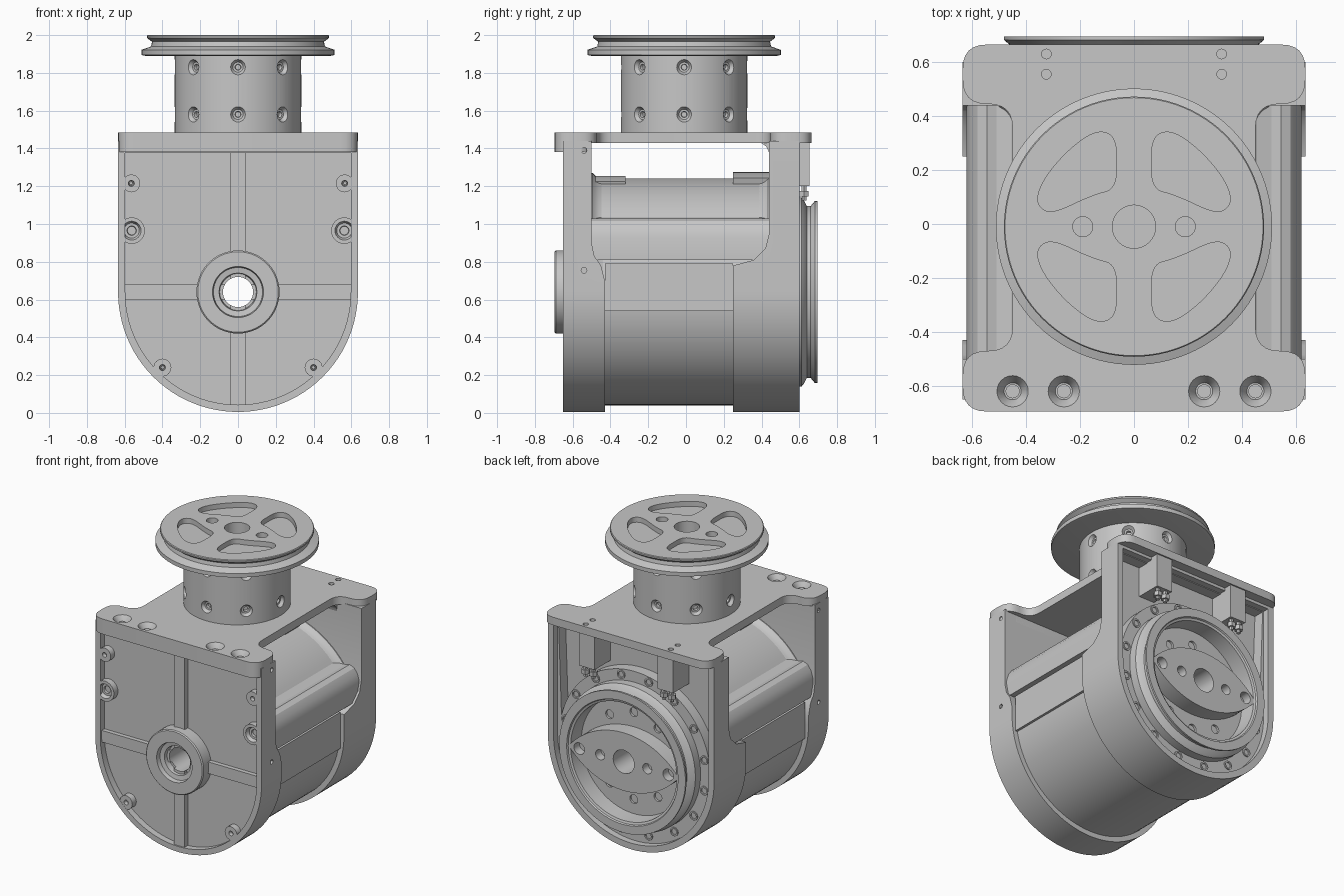
import bpy, bmesh
from math import sin, cos, pi, radians
from mathutils import Vector

if "Cube" in bpy.data.objects:
    bpy.data.objects.remove(bpy.data.objects["Cube"])

grey = bpy.data.materials.new("machined_grey")
grey.use_nodes = True
grey.diffuse_color = (0.57, 0.57, 0.57, 1)
grey.node_tree.nodes["Principled BSDF"].inputs["Base Color"].default_value = (0.57, 0.57, 0.57, 1)
parts = []
AX = 0.64            # height of the horizontal axis
NECK = (0, -0.01)    # centre of the upright axis


def finish(name, bm, cutter=False):
    bmesh.ops.recalc_face_normals(bm, faces=bm.faces)
    me = bpy.data.meshes.new(name)
    bm.to_mesh(me)
    bm.free()
    ob = bpy.data.objects.new(name, me)
    bpy.context.collection.objects.link(ob)
    me.materials.append(grey)
    if not cutter:
        parts.append(ob)
    return ob


def prism(name, pts, a, b, axis="z", cutter=False):
    """Extrude a 2D outline from a to b along one axis."""
    place = {"x": lambda u, v, w: (w, u, v),
             "y": lambda u, v, w: (u, w, v),
             "z": lambda u, v, w: (u, v, w)}[axis]
    bm = bmesh.new()
    low = [bm.verts.new(place(u, v, a)) for u, v in pts]
    top = [bm.verts.new(place(u, v, b)) for u, v in pts]
    bm.faces.new(low)
    bm.faces.new(top)
    for i in range(len(pts)):
        j = (i + 1) % len(pts)
        bm.faces.new((low[i], low[j], top[j], top[i]))
    return finish(name, bm, cutter)


def lathe(name, profile, at=(0, 0, 0), direction=(0, 0, 1), n=32, cutter=False):
    """Revolve (radius, height) points about an axis through a point."""
    q = Vector(direction).to_track_quat("Z", "Y")
    bm = bmesh.new()
    rings = []
    for r, h in profile:
        rings.append([bm.verts.new(Vector(at) + q @ Vector((r * cos(2 * pi * i / n), r * sin(2 * pi * i / n), h)))
                      for i in range(n)])
    for lo, hi in zip(rings, rings[1:]):
        for i in range(n):
            j = (i + 1) % n
            bm.faces.new((lo[i], lo[j], hi[j], hi[i]))
    bm.faces.new(rings[0])
    bm.faces.new(rings[-1])
    return finish(name, bm, cutter)


def rod(r, a, b, at, direction, n=24):
    return lathe("cutter", [(r, a), (r, b)], at, direction, n, True)


def cut(objs, cutters):
    """Join disjoint cutters and subtract them from each object."""
    for ob in bpy.context.selected_objects:
        ob.select_set(False)
    for c in cutters:
        c.select_set(True)
    tool = bpy.context.view_layer.objects.active = cutters[0]
    if len(cutters) > 1:
        bpy.ops.object.join()
    tool.hide_render = True
    for ob in objs:
        mod = ob.modifiers.new("cut", "BOOLEAN")
        mod.object, mod.operation, mod.solver = tool, "DIFFERENCE", "EXACT"
        bpy.context.view_layer.objects.active = ob
        bpy.ops.object.modifier_apply(modifier=mod.name)
    bpy.data.objects.remove(tool)


def rounded(pts, r, steps=6):
    """Round every corner of an outline."""
    out = []
    for i, p in enumerate(pts):
        p, a, b = Vector(p), Vector(pts[i - 1]), Vector(pts[(i + 1) % len(pts)])
        s = p + (a - p).normalized() * min(r, (a - p).length * 0.49)
        e = p + (b - p).normalized() * min(r, (b - p).length * 0.49)
        for t in (k / steps for k in range(steps + 1)):
            out.append(tuple(s * (1 - t) ** 2 + p * (2 * t * (1 - t)) + e * t ** 2))
    return out


def arc(r, a0, a1, n=24, cx=0, cy=AX):
    return [(cx + r * cos(radians(a0 + (a1 - a0) * i / n)), cy + r * sin(radians(a0 + (a1 - a0) * i / n)))
            for i in range(n + 1)]


def u_shape(w, top):
    return [(w, top), (-w, top)] + arc(w, 180, 360, 48)


def box(x0, x1, z0, z1):
    return [(x0, z0), (x1, z0), (x1, z1), (x0, z1)]


# Front and rear arms from one U-shaped block
arms = prism("bracket_arms", u_shape(0.635, 1.44), -0.65, 0.6, "y")
gap = [(-0.43, -0.1), (-0.43, 0.7), (-0.45, 0.78), (-0.485, 0.83), (-0.5, 0.9), (-0.5, 1.6), (0.44, 1.6),
       (0.44, 0.95), (0.42, 0.87), (0.36, 0.81), (0.25, 0.78), (0.25, -0.1)]
cut([arms], [prism("cutter", gap, -1, 1, "x", True)])
cut([arms], [prism("cutter", u_shape(0.597, 1.375), -0.8, -0.605, "y", True)])
# Rear face: shallow screw channel all round, deep pocket above the housing
cut([arms], [prism("cutter", u_shape(0.592, 1.41), 0.555, 0.8, "y", True)])
back_pocket = arc(0.575, 12, 168, 40) + [(-0.585, 1.405), (0.585, 1.405)]
cut([arms], [prism("cutter", back_pocket, 0.48, 0.8, "y", True)])
side_holes = [(-0.54, 1.39), (-0.54, 0.755), (0.575, 1.43)]
cut([arms], [rod(0.015, 0.615, 0.7, (0, y, z), (s, 0, 0), 12) for s in (1, -1) for y, z in side_holes[:2]])
corner = [(0.445, 1.435), (0.37, 1.435), (0.4, 1.428), (0.425, 1.41), (0.437, 1.385), (0.445, 1.35)]
prism("rear_corner_fillet", corner, -0.45, 0.45, "x")

# Waisted top plate with front lip
half = [(0.635, -0.695), (0.635, -0.47), (0.45, -0.47), (0.45, 0.445), (0.635, 0.445), (0.635, 0.665)]
outline = rounded(half + [(-x, y) for x, y in reversed(half)], 0.09)
plate = prism("top_plate", outline, 1.43, 1.485)
lip = prism("front_lip", rounded([(-0.635, -0.695), (0.635, -0.695), (0.635, -0.5), (-0.635, -0.5)], 0.09), 1.38, 1.431)
wells = [(s * x, -0.62) for s in (1, -1) for x in (0.26, 0.45)]
cut([plate], [lathe("cutter", [(0.03, -0.047), (0.036, -0.03), (0.06, 0.006)], (x, y, 1.482), n=24, cutter=True)
              for x, y in wells])
cut([plate], [rod(0.018, 1.46, 1.6, (s * 0.325, y, 0), (0, 0, 1), 16) for s in (1, -1) for y in (0.555, 0.63)])
for x, y in wells:
    lathe("plate_screw", [(0.026, 1.425), (0.026, 1.455)], (x, y, 0), n=20)

# Motor body, upper cover with side rails, flat side pads
body = lathe("motor_body", [(0.6, -0.45), (0.6, 0.46)], (0, 0, AX), (0, 1, 0), 96)
rail = [(0.57, 0.81), (0.62, 0.81), (0.62, 0.93), (0.605, 0.98), (0.58, 1.015), (0.545, 1.03), (0.51, 1.02)]
cover = rail + arc(0.602, 41, 139, 32) + [(-x, z) for x, z in reversed(rail)]
prism("upper_cover", cover, -0.51, 0.45, "y")
for s in (1, -1):
    prism("side_pad", [(s * x, z) for x, z in box(0.55, 0.608, 0.54, 0.79)], -0.43, 0.25, "y")
for name, r, a, b in (("front_collar", 0.615, -0.51, -0.32), ("rear_collar", 0.635, 0.25, 0.45)):
    prism(name, arc(r, 72, 108) + arc(0.55, 108, 72), a, b, "y")
fillets = [lathe(name, [(0.632, -0.01), (0.63, 0.005), (0.615, 0.02), (0.605, 0.04), (0.598, 0.07)],
                 (0, y, AX), (0, d, 0), 96)
           for name, y, d in (("front_fillet", -0.5, 1), ("rear_fillet", 0.44, -1))]

# Front cross ribs and bearing boss
ribs = [prism("vertical_rib", box(-0.04, 0.04, 0.03, 1.38), -0.64, -0.59, "y"),
        prism("horizontal_rib", box(-0.61, 0.61, 0.6, 0.68), -0.635, -0.58, "y")]
boss = lathe("bearing_boss", [(0.22, 0.58), (0.22, 0.688), (0.213, 0.695), (0.135, 0.695), (0.13, 0.665),
                              (0.1, 0.66), (0.095, 0.62), (0.02, 0.62)], (0, 0, AX), (0, -1, 0), 64)


def screw_boss(name, r, hole, at, direction, h, base):
    lathe(name, [(r, base), (r, h), (hole, h), (hole * 0.8, h - 0.025), (hole * 0.5, h - 0.025),
                 (hole * 0.45, h - 0.04)], at, direction, 24)


for s in (1, -1):
    for x, z, r, hole in ((0.565, 1.215, 0.047, 0.016), (0.563, 0.965, 0.07, 0.05), (0.4, 0.24, 0.047, 0.016)):
        screw_boss("front_screw_boss", r, hole, (s * x, 0, z), (0, -1, 0), 0.649, 0.59)

# Neck with two rows of radial screw recesses
cx, cy = NECK
neck = lathe("neck", [(0.335, 1.45), (0.335, 1.9)], (cx, cy, 0), n=96)
around = [(cos(k * pi / 4), sin(k * pi / 4)) for k in range(8)]
cut([neck], [lathe("cutter", [(0.014, 0.295), (0.016, 0.312), (0.027, 0.313), (0.045, 0.342)], (cx, cy, z), (x, y, 0), 20, True)
             for z in (1.58, 1.83) for x, y in around])

# Top pulley with four bean-shaped pockets
pulley = lathe("top_pulley", [(0.49, 1.89), (0.512, 1.895), (0.512, 1.922), (0.46, 1.94), (0.455, 1.965), (0.482, 1.985),
                              (0.482, 1.995), (0.478, 2.0)], (cx, cy, 0), n=96)
bean = rounded([(0.065, 0.14), (0.065, 0.335), (0.14, 0.36), (0.25, 0.28), (0.34, 0.17), (0.365, 0.085),
                (0.31, 0.045), (0.15, 0.12)], 0.07)
holes = [prism("cutter", [(cx + sx * x, cy + sy * y) for x, y in bean], 1.965, 2.1, "z", True)
         for sx in (1, -1) for sy in (1, -1)]
holes += [rod(r, 1.9, 2.1, (x, cy, 0), (0, 0, 1), 32) for x, r in ((0, 0.08), (0.19, 0.037), (-0.19, 0.037))]
cut([pulley], holes)

# Rear pulley with dished face and lens-shaped hub
wheel = lathe("rear_pulley", [(0.5, 0.5), (0.5, 0.612), (0.485, 0.625), (0.455, 0.64), (0.455, 0.66), (0.482, 0.682),
                              (0.482, 0.695), (0.425, 0.695), (0.42, 0.685), (0.405, 0.68), (0.4, 0.57)],
              (0, 0, AX), (0, 1, 0), 96)
lens = arc(0.541, 40, 140, 32, 0, AX - 0.341) + arc(0.541, 220, 320, 32, 0, AX + 0.341)
hub = prism("rear_hub", lens, 0.55, 0.68, "y")
cut([hub], [rod(r, 0.62, 0.8, (x, 0, AX), (0, 1, 0)) for x, r in ((0.18, 0.035), (-0.18, 0.035), (0.34, 0.04), (-0.34, 0.04))])
cut([wheel], [rod(0.03, 0.54, 0.7, (0.3 * cos(radians(a)), 0, AX + 0.3 * sin(radians(a))), (0, 1, 0))
              for a in (52, 90, 128, 232, 270, 308)])
for k in range(16):
    a = (k + 0.5) * pi / 8
    screw_boss("rear_ring_screw", 0.03, 0.02, (0.54 * cos(a), 0, AX + 0.54 * sin(a)), (0, 1, 0), 0.562, 0.5)

# Shaft bore through the whole horizontal axis
cut([arms, body, boss, wheel, hub] + ribs + fillets, [rod(0.08, -1, 1, (0, 0, AX), (0, 1, 0), 48)])

# Rear lugs with small fittings underneath
for s in (1, -1):
    prism("rear_lug", box(s * 0.3 - 0.06, s * 0.3 + 0.06, 1.2, 1.44), 0.47, 0.655, "y")
    for dx in (-0.03, 0.03):
        lathe("lug_fitting", [(0.016, 1.21), (0.016, 1.175), (0.028, 1.175), (0.028, 1.145), (0.014, 1.145), (0.014, 1.125)],
              (s * 0.3 + dx, 0.625, 0), n=6)

# Smooth round surfaces, keep machined edges crisp
bpy.ops.object.select_all(action="DESELECT")
for ob in parts:
    ob.select_set(True)
bpy.context.view_layer.objects.active = arms
bpy.ops.object.shade_smooth_by_angle(angle=radians(30))
